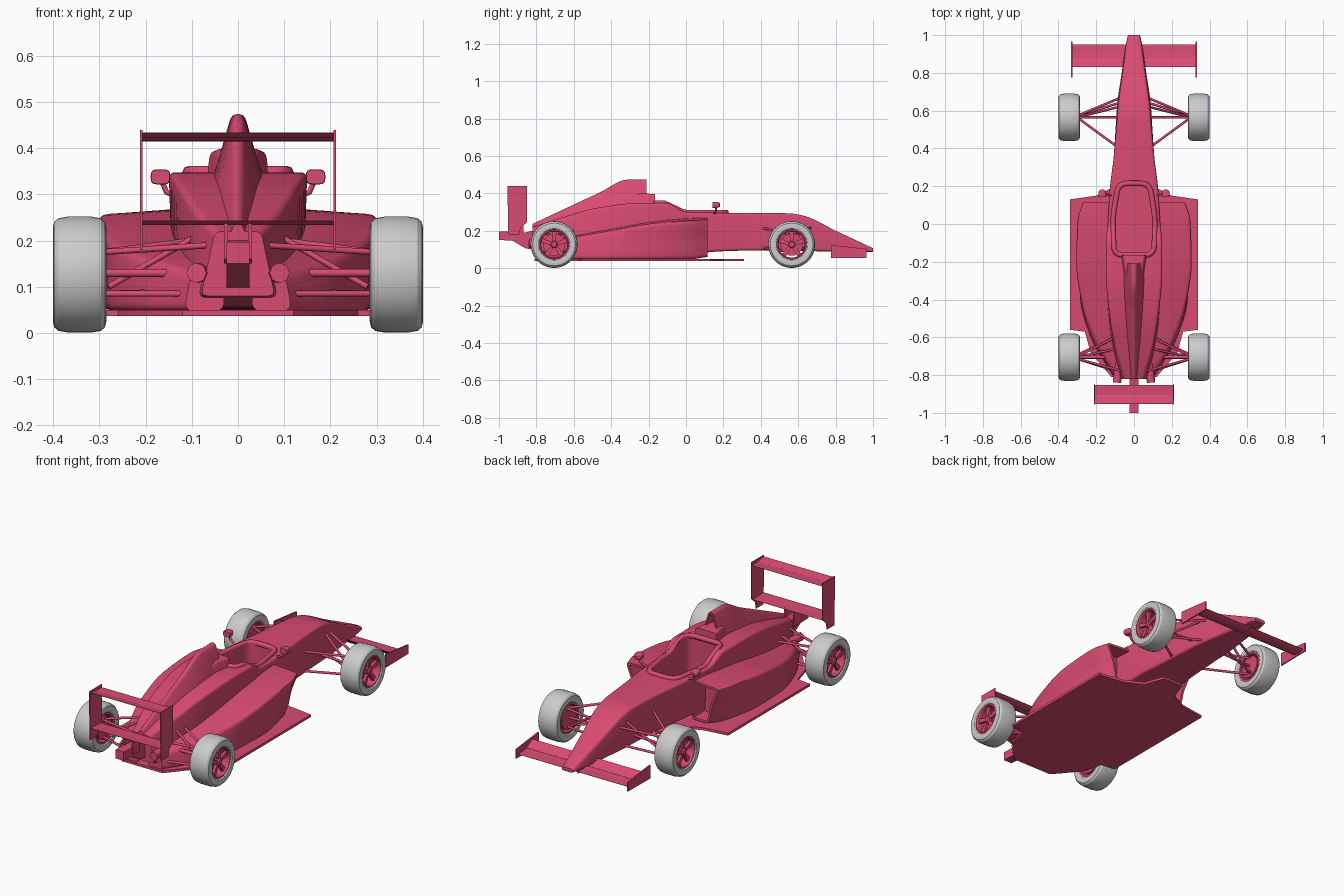
import bpy, bmesh, math
from mathutils import Vector, Matrix

if "Cube" in bpy.data.objects:
    bpy.data.objects.remove(bpy.data.objects["Cube"])

RED = bpy.data.materials.new("red_paint")
RED.diffuse_color = (0.70, 0.07, 0.17, 1)
RED.use_nodes = True
RED.node_tree.nodes["Principled BSDF"].inputs["Base Color"].default_value = RED.diffuse_color


def finish(name, bm, mat=RED, mirror=False):
    bmesh.ops.recalc_face_normals(bm, faces=bm.faces[:])
    me = bpy.data.meshes.new(name)
    bm.to_mesh(me)
    bm.free()
    ob = bpy.data.objects.new(name, me)
    bpy.context.collection.objects.link(ob)
    if mat:
        me.materials.append(mat)
    if mirror:
        ob.modifiers.new("mirror", 'MIRROR')
    return ob


def rounded(poly, r, k=4):
    """Round each corner of a closed 2D outline."""
    out, n = [], len(poly)
    for i in range(n):
        p, a, b = (Vector(poly[j % n]) for j in (i, i - 1, i + 1))
        s = p + (a - p).normalized() * min(r, (a - p).length * .45)
        e = p + (b - p).normalized() * min(r, (b - p).length * .45)
        for j in range(k + 1):
            t = j / k
            out.append(s * (1 - t) ** 2 + p * 2 * t * (1 - t) + e * t * t)
    return out


def smooth_rows(rows, n):
    """Monotone spline through rows keyed by their first value (y)."""
    ys = [r[0] for r in rows]
    cols = []
    for c in zip(*rows):
        d = [(c[i + 1] - c[i]) / (ys[i + 1] - ys[i]) for i in range(len(c) - 1)]
        m = [d[0]] + [2 * a * b / (a + b) if a * b > 0 else 0 for a, b in zip(d, d[1:])] + [d[-1]]
        v = []
        for i in range(len(d)):
            h = ys[i + 1] - ys[i]
            for j in range(n):
                t = j / n
                v.append((2*t**3 - 3*t*t + 1) * c[i] + (t**3 - 2*t*t + t) * h * m[i]
                         + (3*t*t - 2*t**3) * c[i + 1] + (t**3 - t*t) * h * m[i + 1])
        cols.append(v + [c[-1]])
    return list(zip(*cols))


def loft(name, rows, ring, n=5, mirror=False, intake=0, lip=.008):
    bm = bmesh.new()
    rings = [[bm.verts.new((p[0], r[0], p[1])) for p in ring(*r[1:])] for r in smooth_rows(rows, n)]
    for a, b in zip(rings, rings[1:]):
        for i in range(len(a)):
            bm.faces.new((a[i - 1], a[i], b[i], b[i - 1]))
    front = bm.faces.new(rings[0])
    bm.faces.new(rings[-1])
    if intake:      # hollow out the forward end
        bmesh.ops.recalc_face_normals(bm, faces=bm.faces[:])
        bmesh.ops.inset_region(bm, faces=[front], thickness=lip)
        res = bmesh.ops.extrude_face_region(bm, geom=[front])
        vs = [g for g in res["geom"] if isinstance(g, bmesh.types.BMVert)]
        bmesh.ops.translate(bm, verts=vs, vec=(0, -intake, 0))
        if front.is_valid:
            bm.faces.remove(front)
    return finish(name, bm, RED, mirror)


def prism(name, poly, axis, lo, hi, mirror=False):
    """Extrude an outline: axis X takes (y, z), axis Z takes (x, y)."""
    bm = bmesh.new()
    put = (lambda p, h: (h, p[0], p[1])) if axis == 'X' else (lambda p, h: (p[0], p[1], h))
    a, b = ([bm.verts.new(put(p, h)) for p in poly] for h in (lo, hi))
    bm.faces.new(a)
    bm.faces.new(b)
    for i in range(len(a)):
        bm.faces.new((a[i - 1], a[i], b[i], b[i - 1]))
    return finish(name, bm, RED, mirror)


def tube(name, pts, r, mirror=True, cyclic=False):
    cu = bpy.data.curves.new(name, 'CURVE')
    cu.dimensions, cu.bevel_depth, cu.bevel_resolution, cu.use_fill_caps = '3D', r, 2, True
    sp = cu.splines.new('POLY')
    sp.points.add(len(pts) - 1)
    for q, p in zip(sp.points, pts):
        q.co = (*p, 1)
    sp.use_cyclic_u = cyclic
    cu.materials.append(RED)
    ob = bpy.data.objects.new(name, cu)
    bpy.context.collection.objects.link(ob)
    if mirror:
        ob.modifiers.new("mirror", 'MIRROR')


def lathe(bm, prof, centre, seg=40):
    """Revolve a closed (x, radius) outline about the axle."""
    rings = []
    for i in range(seg):
        a = math.tau * i / seg
        rings.append([bm.verts.new(Vector((x, r * math.cos(a), r * math.sin(a))) + centre) for x, r in prof])
    for i in range(seg):
        a, b = rings[i - 1], rings[i]
        for j in range(len(prof)):
            bm.faces.new((a[j - 1], a[j], b[j], b[j - 1]))


def trapezoid(top, bot, zb, zt):
    return rounded([(-bot, zb), (bot, zb), (top, zt), (-top, zt)], .016)


# Nose, chassis and engine cover in one loft, with the cockpit cut out
chassis = loft("chassis", [
    (1.0, .03, .034, .086, .106), (.95, .038, .046, .086, .13), (.8, .06, .066, .088, .2),
    (.63, .083, .09, .092, .28), (.55, .09, .095, .094, .293), (.35, .108, .108, .094, .296),
    (.19, .128, .125, .09, .296), (.0, .14, .13, .07, .3), (-.1, .15, .135, .055, .347),
    (-.25, .15, .14, .05, .348), (-.46, .132, .14, .05, .325), (-.65, .1, .12, .055, .275),
    (-.82, .05, .08, .08, .22)], trapezoid)
opening = rounded([(-.092, -.165), (.092, -.165), (.1, .03), (.072, .205), (-.072, .205), (-.1, .03)], .05, 6)
cutter = prism("cockpit_cutter", opening, 'Z', .12, .6)
bpy.context.view_layer.objects.active = chassis
mod = chassis.modifiers.new("cockpit", 'BOOLEAN')
mod.operation, mod.object, mod.solver = 'DIFFERENCE', cutter, 'EXACT'
bpy.ops.object.modifier_apply(modifier=mod.name)
bpy.data.objects.remove(cutter)


def deck(y):        # height of the cockpit side
    t = min(1, max(0, -y / .1))
    return .298 + .05 * t * t * (3 - 2 * t)


rim = rounded([(-.105, -.165), (.105, -.165), (.112, .03), (.082, .215), (-.082, .215), (-.112, .03)], .05, 8)
tube("cockpit_rim", [(p[0], p[1], deck(p[1])) for p in rim], .014, False, True)

# Headrest and tall engine spine with air intake
loft("headrest", [(-.165, .06, .085, .2, .395), (-.24, .045, .085, .2, .4), (-.34, .03, .08, .2, .36)], trapezoid)
loft("engine_spine", [(-.21, .014, .055, .33, .474), (-.31, .011, .06, .32, .474), (-.46, .009, .06, .29, .405),
                      (-.64, .008, .05, .24, .321), (-.82, .008, .03, .18, .237)], trapezoid, intake=.06)


# Sidepods with undercut sides
def pod(xi, xt, xb, zb, zt):
    return rounded([(xi, zb), (xb, zb), (xb + (xt - xb) * .35, (zb + zt) / 2), (xt, zt), (xi, zt + .012)], .02)


loft("sidepod", [(.115, .115, .275, .215, .06, .258), (.02, .11, .303, .25, .048, .256),
                 (-.2, .1, .308, .29, .048, .235), (-.4, .08, .28, .285, .048, .2),
                 (-.6, .06, .215, .23, .048, .165), (-.8, .03, .1, .115, .048, .13)],
     pod, mirror=True, intake=.09, lip=.012)

# Floor
half = [(.06, .31), (.1, .2), (.2, .15), (.34, .13), (.34, -.56), (.26, -.57), (.23, -.68), (.12, -.81)]
prism("floor", half + [(-x, y) for x, y in reversed(half)], 'Z', .037, .05)

# Gearbox tail and exhausts
prism("gearbox_tail", [(-1, .15), (-.93, .148), (-.86, .107), (-.78, .09), (-.78, .21), (-.86, .19), (-1, .197)],
      'X', -.025, .025)
tube("exhaust", [(.08, -.72, .13), (.09, -.84, .13)], .022)


# Wings: thin cambered sections spanning the car
def wing(name, y0, y1, z0, z1, span, thick, camber):
    top, bot = [], []
    for i in range(9):
        t = i / 8
        z = z0 + (z1 - z0) * t - camber * 4 * t * (1 - t)
        th = thick * (.15 + 2.2 * math.sqrt(1 - t) * t ** .5) / 1.25
        top.append((y0 + (y1 - y0) * t, z + th / 2))
        bot.append((y0 + (y1 - y0) * t, z - th / 2))
    prism(name, top + bot[::-1], 'X', -span, span)


wing("rear_wing_main", -.852, -.912, .424, .422, .209, .01, .003)
wing("rear_wing_flap", -.905, -.952, .424, .434, .209, .007, .002)
wing("rear_wing_lower", -.86, -.95, .238, .243, .209, .007, .003)
prism("rear_wing_endplate", [(-.955, .44), (-.85, .44), (-.85, .245), (-.885, .215), (-.89, .18), (-.95, .18)],
      'X', .207, .212, True)
prism("rear_wing_pillar", [(-.93, .16), (-.87, .15), (-.87, .24), (-.93, .24)], 'X', .022, .03, True)
wing("front_wing_main", .95, .865, .072, .078, .328, .013, .006)
wing("front_wing_flap", .88, .83, .08, .108, .328, .008, .004)
prism("front_wing_endplate", [(.965, .055), (.965, .103), (.775, .124), (.775, .053)], 'X', .326, .333, True)
prism("nose_pylon", [(.95, .065), (.95, .1), (.85, .1), (.85, .075)], 'X', .022, .03, True)

# Mirrors
loft("mirror", [(.182, .008, .009), (.174, .018, .014), (.15, .021, .016), (.142, .02, .015)],
     lambda w, h: rounded([(.168 - w, .338 - h), (.168 + w, .338 - h), (.168 + w, .338 + h), (.168 - w, .338 + h)], .012),
     mirror=True)
tube("mirror_stalk", [(.165, .16, .33), (.155, .16, .305), (.115, .15, .288)], .006)

# Suspension arms: (outer point, inner point)
arms = {
    "front": [((.295, .575, .18), (.08, .665, .215)), ((.295, .56, .18), (.09, .41, .215)),
              ((.295, .575, .085), (.08, .64, .11)), ((.295, .56, .085), (.09, .41, .11)),
              ((.3, .565, .13), (.07, .565, .14)), ((.28, .57, .09), (.08, .62, .23))],
    "rear": [((.295, -.7, .175), (.1, -.6, .2)), ((.295, -.715, .175), (.06, -.78, .19)),
             ((.295, -.69, .085), (.1, -.6, .09)), ((.295, -.715, .085), (.06, -.79, .085)),
             ((.28, -.7, .1), (.09, -.66, .21))],
}
for end, pairs in arms.items():
    for i, (a, b) in enumerate(pairs):
        tube(f"{end}_suspension_arm_{i + 1}", [a, b], .0065)
tube("drive_shaft", [(.32, -.705, .13), (.04, -.705, .13)], .009)

# Wheels: grey tyres, red rims with five spokes
tyre_half = [(.048, .078), (.055, .085), (.058, .1), (.055, .114), (.046, .122), (.025, .1255)]
tyre = tyre_half + [(-x, r) for x, r in reversed(tyre_half)]
barrel = [(.05, .081), (.052, .074), (.046, .07), (-.05, .07), (-.05, .081)]
for end, y in (("front", .565), ("rear", -.705)):
    c = Vector((.343, y, .1265))
    bm = bmesh.new()
    lathe(bm, tyre, c)
    finish(end + "_tyre", bm, None, True)
    bm = bmesh.new()
    lathe(bm, barrel, c)
    lathe(bm, [(.046, .001), (.046, .014), (.038, .02), (.02, .02), (.02, .001)], c, 20)
    for i in range(5):
        turn = Matrix.Translation(c) @ Matrix.Rotation(math.tau * i / 5, 4, 'X')
        res = bmesh.ops.create_cube(bm, size=1)
        for v in res["verts"]:
            outer = v.co.z > 0
            v.co = turn @ Vector((.033 + v.co.x * .014, v.co.y * (.026 if outer else .016),
                                  .074 if outer else .012))
    finish(end + "_rim", bm, RED, True)
    bm = bmesh.new()
    lathe(bm, [(-.05, .001), (-.05, .06), (-.01, .06), (-.01, .001)], c, 24)
    finish(end + "_brake_drum", bm, RED, True)

# Smooth shading with crisp edges
bpy.ops.object.select_all(action='DESELECT')
for ob in bpy.context.scene.objects:
    if ob.type == 'MESH':
        ob.select_set(True)
        bpy.context.view_layer.objects.active = ob
bpy.ops.object.shade_smooth_by_angle(angle=math.radians(32))
